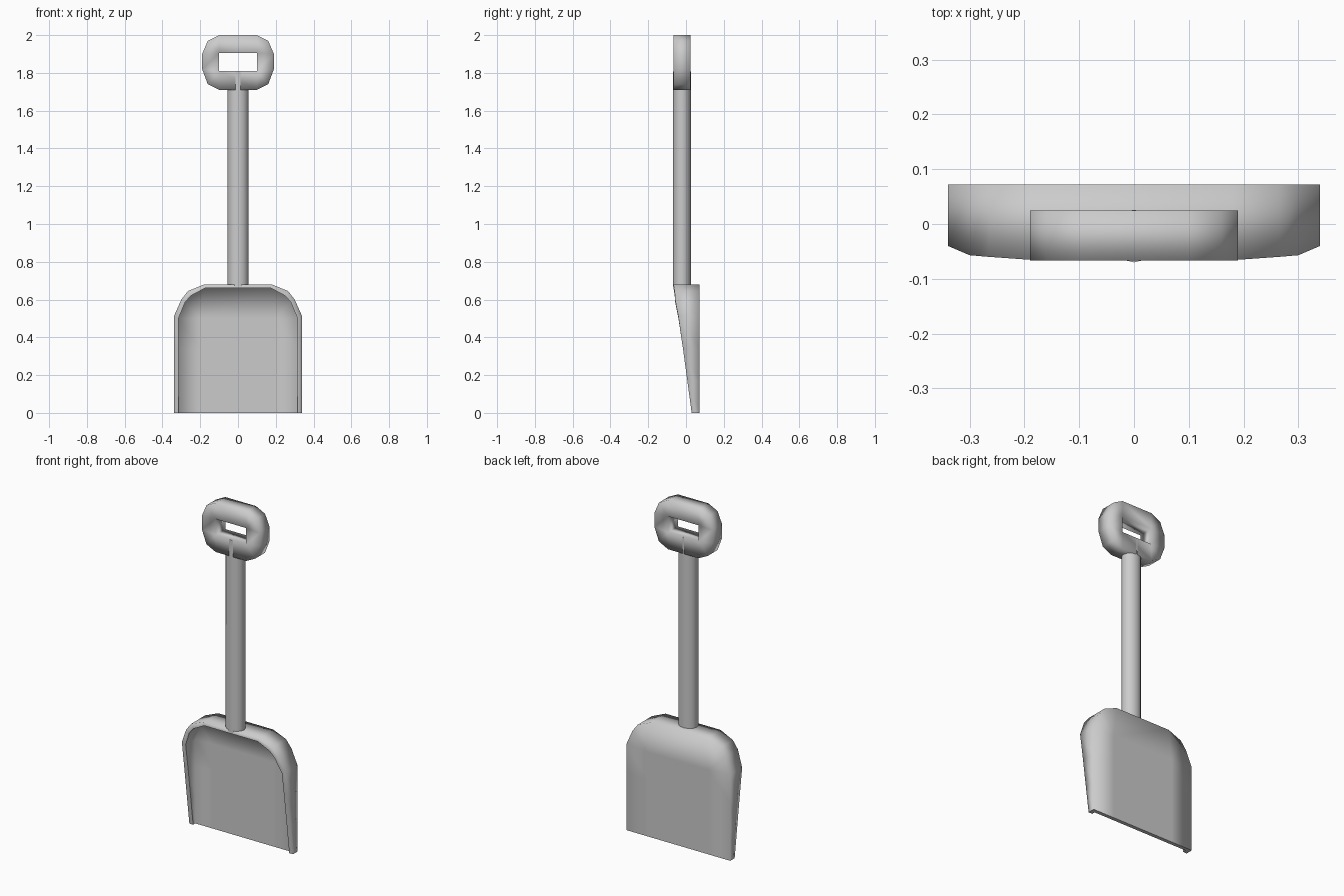
import bpy
import bmesh
import math

cube = bpy.data.objects.get("Cube")
if cube:
    bpy.data.objects.remove(cube, do_unlink=True)

grey = bpy.data.materials.new("light_grey")
grey.use_nodes = True
grey.diffuse_color = (0.6, 0.6, 0.6, 1)
grey.node_tree.nodes["Principled BSDF"].inputs["Base Color"].default_value = (0.6, 0.6, 0.6, 1)


class Builder:
    """Collects faces given as points, sharing equal points."""

    def __init__(self):
        self.bm = bmesh.new()
        self.cache = {}

    def vert(self, p):
        key = tuple(round(c, 4) for c in p)
        if key not in self.cache:
            self.cache[key] = self.bm.verts.new(key)
        return self.cache[key]

    def face(self, points):
        verts = list(dict.fromkeys(self.vert(p) for p in points))
        if len(verts) > 2:
            return self.bm.faces.new(verts)

    def skin(self, rings, closed_ring, closed_loop):
        n, m = len(rings), len(rings[0])
        for i in range(n if closed_loop else n - 1):
            a, b = rings[i], rings[(i + 1) % n]
            for j in range(m if closed_ring else m - 1):
                k = (j + 1) % m
                self.face([a[j], a[k], b[k], b[j]])

    def finish(self, name):
        bmesh.ops.recalc_face_normals(self.bm, faces=self.bm.faces[:])
        for f in self.bm.faces:
            f.smooth = True
        mesh = bpy.data.meshes.new(name)
        self.bm.to_mesh(mesh)
        self.bm.free()
        mesh.materials.append(grey)
        obj = bpy.data.objects.new(name, mesh)
        bpy.context.collection.objects.link(obj)
        return obj


def mirrored(half):
    return half + [(-p[0],) + tuple(p[1:]) for p in reversed(half)]


# Scoop: flat back, raised rim on the sides and top, open lower end
BACK, FLOOR = 0.072, 0.05
# outer x, outer z, rim front y, inner x, inner z
outline = mirrored([
    (0.34, 0, 0.03, 0.315, 0),
    (0.34, 0.17, 0.007, 0.315, 0.17),
    (0.34, 0.34, -0.016, 0.315, 0.34),
    (0.34, 0.51, -0.04, 0.315, 0.5),
    (0.30, 0.60, -0.057, 0.28, 0.585),
    (0.265, 0.645, -0.06, 0.25, 0.62),
    (0.18, 0.68, -0.066, 0.175, 0.66),
])
rings = []
for x, z, rim_y, inner_x, inner_z in outline:
    side = math.copysign(1, x)
    inner_x = side * abs(inner_x)
    centre_x, centre_z = side * 0.2, min(z, 0.5)
    rings.append([
        (centre_x, BACK, centre_z), (x, BACK, z), (x, rim_y, z),
        (inner_x, rim_y, inner_z), (inner_x, FLOOR, inner_z),
        (centre_x, FLOOR, centre_z),
    ])
scoop = Builder()
scoop.skin(rings, False, False)
scoop.face([r[0] for r in rings])
scoop.face([r[-1] for r in rings])
lower_end = scoop.face(rings[0] + rings[-1][::-1])
for e in lower_end.edges:
    e.smooth = False
# crisp inner lip of the rim
lip = {scoop.vert(r[3]) for r in rings}
for e in scoop.bm.edges:
    if e.verts[0] in lip and e.verts[1] in lip:
        e.smooth = False
scoop.finish("scoop")

# Grip: rounded loop with a rectangular hole
FRONT_Y, BACK_Y = -0.067, 0.025
grip_outline = mirrored([
    (0.10, 1.71, 1.81), (0.16, 1.74, 1.81), (0.19, 1.82, 1.81),
    (0.19, 1.90, 1.905), (0.16, 1.97, 1.905), (0.10, 2.0, 1.905),
])
grip = Builder()
grip.skin([[(x, FRONT_Y, z), (x, BACK_Y, z),
            (math.copysign(0.1, x), BACK_Y, hole_z),
            (math.copysign(0.1, x), FRONT_Y, hole_z)]
           for x, z, hole_z in grip_outline], True, True)
grip.finish("grip")

# Shaft: slightly oval rod running from the scoop rim into the grip
bpy.ops.mesh.primitive_cylinder_add(vertices=12, radius=1, depth=1,
                                    location=(0, -0.022, 1.238))
shaft = bpy.context.object
shaft.name = "shaft"
shaft.scale = (0.056, 0.048, 1.14)
bpy.ops.object.transform_apply(location=False, rotation=False, scale=True)
shaft.data.materials.append(grey)
bpy.ops.object.shade_smooth_by_angle(angle=math.radians(50))
